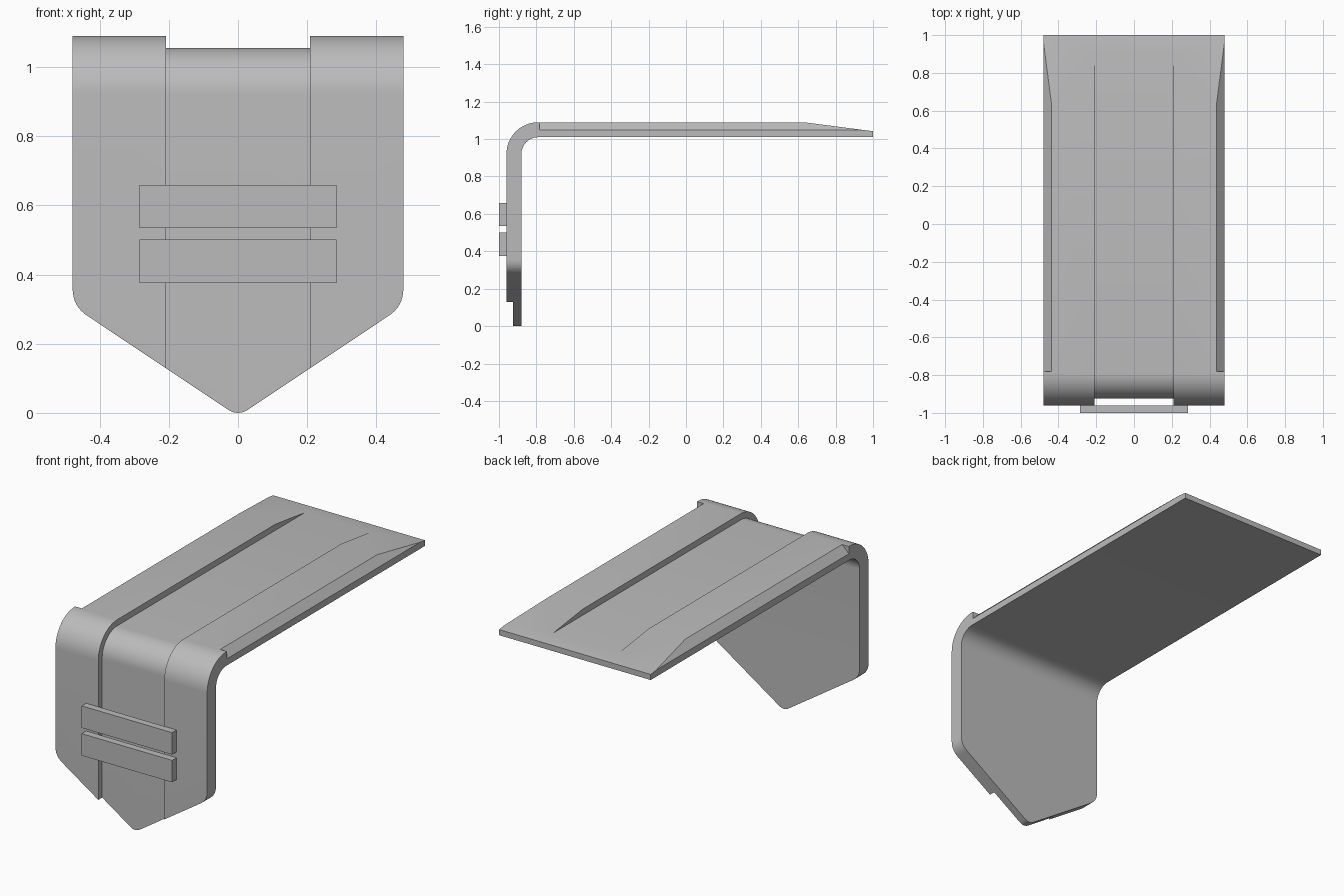
import bpy, bmesh, math
from mathutils import Vector

if "Cube" in bpy.data.objects:
    bpy.data.objects.remove(bpy.data.objects["Cube"])

grey = bpy.data.materials.new("plain grey")
grey.use_nodes = True
grey.diffuse_color = (0.5, 0.5, 0.5, 1)
grey.node_tree.nodes["Principled BSDF"].inputs["Base Color"].default_value = (0.5, 0.5, 0.5, 1)


def prism(name, points, axis, low, high):
    """Extrude a 2D outline along the x or y axis."""
    bm = bmesh.new()
    place = (lambda a, b, d: (d, a, b)) if axis == "x" else (lambda a, b, d: (a, d, b))
    face = bm.faces.new([bm.verts.new(place(a, b, low)) for a, b in points])
    extruded = bmesh.ops.extrude_face_region(bm, geom=[face])["geom"]
    shift = Vector(place(0, 0, high - low))
    bmesh.ops.translate(bm, vec=shift, verts=[v for v in extruded if isinstance(v, bmesh.types.BMVert)])
    bmesh.ops.recalc_face_normals(bm, faces=bm.faces)
    mesh = bpy.data.meshes.new(name)
    bm.to_mesh(mesh)
    bm.free()
    mesh.materials.append(grey)
    obj = bpy.data.objects.new(name, mesh)
    bpy.context.collection.objects.link(obj)
    return obj


def activate(obj):
    bpy.ops.object.select_all(action="DESELECT")
    obj.select_set(True)
    bpy.context.view_layer.objects.active = obj


def cut(obj, cutter, operation="DIFFERENCE"):
    mod = obj.modifiers.new("cut", "BOOLEAN")
    mod.operation, mod.solver, mod.object = operation, "EXACT", cutter
    activate(obj)
    bpy.ops.object.modifier_apply(modifier=mod.name)
    bpy.data.objects.remove(cutter)


def bend(radius, steps=16):
    """Quarter turn from the front drop to the flat top, in y and z."""
    angles = [math.pi - math.pi / 2 * i / steps for i in range(steps + 1)]
    return [(-0.79 + radius * math.cos(a), 0.92 + radius * math.sin(a)) for a in angles]


def rounded(before, corner, after, length, steps=8):
    """Soft corner between two straight edges."""
    c = Vector(corner)
    a = c + (Vector(before) - c).normalized() * length
    b = c + (Vector(after) - c).normalized() * length
    return [tuple(a * (1 - t) ** 2 + c * 2 * t * (1 - t) + b * t * t)
            for t in (i / steps for i in range(steps + 1))]


# Bent band: hanging front flap and long top with a tapered rear end
outer = [(-0.96, -0.2)] + bend(0.17) + [(0.63, 1.09), (1, 1.042)]
inner = [(-0.88, -0.2)] + bend(0.09) + [(1, 1.01)]
band = prism("bent_band", outer + inner[::-1], "x", -0.6, 0.6)

# Pointed front outline with rounded corners
W = 0.478
tip, left, right = (0, -0.01), (W, 0.309), (-W, 0.309)
top_left, top_right = (W, 1.3), (-W, 1.3)
outline = [top_right, *rounded(top_right, right, tip, 0.05),
           *rounded(right, tip, left, 0.036),
           *rounded(tip, left, top_left, 0.05), top_left]
cut(band, prism("outline_cutter", outline, "y", -1.2, 1.2), "INTERSECT")

# Shallow channel down the middle
channel = [(-0.925, -0.2)] + bend(0.135) + [(1.2, 1.055), (1.2, 1.3), (-1.1, 1.3), (-1.1, -0.2)]
cut(band, prism("channel_cutter", channel, "x", -0.208, 0.208))

# Chamfers along both top side edges
for side in (-1, 1):
    wedge = [(side * 0.376, 1.15), (side * 0.526, 1.0), (side * 0.6, 1.15)]
    cut(band, prism("chamfer_cutter", wedge, "y", -0.782, 1.1))

activate(band)
bpy.ops.object.shade_smooth_by_angle(angle=math.radians(20))

# Two raised bars across the front flap
for name, low in (("lower_bar", 0.376), ("upper_bar", 0.534)):
    high = low + 0.125
    prism(name, [(-0.285, low), (0.285, low), (0.285, high), (-0.285, high)], "y", -1.0, -0.96)
